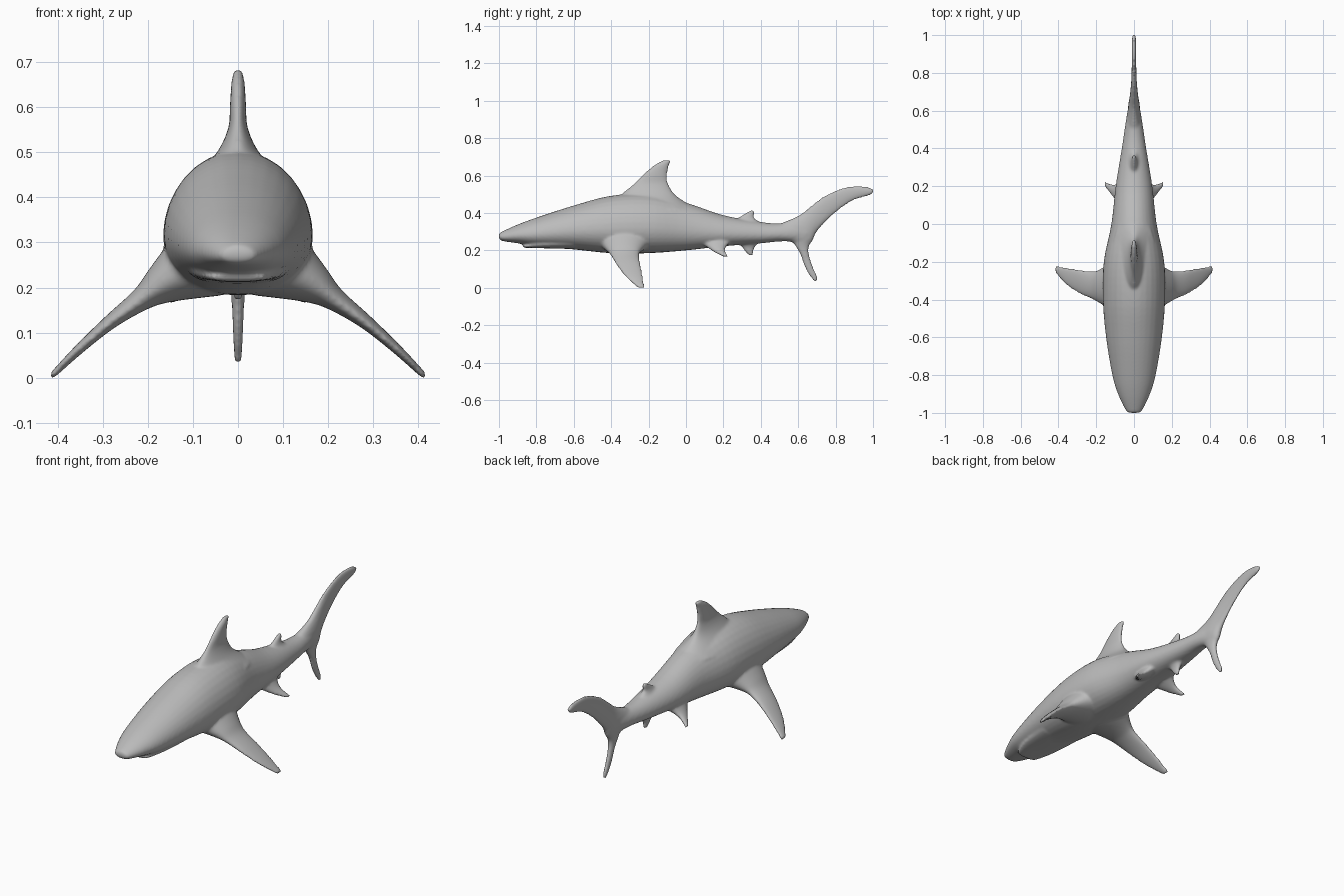
import bpy, bmesh, math
from mathutils import Vector

cube = bpy.data.objects.get("Cube")
if cube:
    bpy.data.objects.remove(cube)

skin = bpy.data.materials.new("grey skin")
skin.use_nodes = True
grey = (0.5, 0.5, 0.5, 1)
skin.diffuse_color = grey
skin.node_tree.nodes["Principled BSDF"].inputs["Base Color"].default_value = grey

bm = bmesh.new()
SIDES = 32


def smooth_sections(rows, steps=5):
    """Catmull-Rom interpolation through rows of numbers."""
    pts = [Vector(r) for r in rows]
    pts = [pts[0]] + pts + [pts[-1]]
    out = []
    for a, b, c, d in zip(pts, pts[1:], pts[2:], pts[3:]):
        for i in range(steps):
            t = i / steps
            out.append(b + (c - a) * (t / 2) + (a * 2 - b * 5 + c * 4 - d) * (t * t / 2)
                       + (b * 3 - a - c * 3 + d) * (t ** 3 / 2))
    return out + [pts[-1]]


def loft(rings):
    """Closed skin over a list of point rings."""
    loops = [[bm.verts.new(p) for p in ring] for ring in rings]
    faces = [bm.faces.new(loops[0]), bm.faces.new(loops[-1])]
    for a, b in zip(loops, loops[1:]):
        for i in range(SIDES):
            j = (i + 1) % SIDES
            faces.append(bm.faces.new((a[i], a[j], b[j], b[i])))
    bmesh.ops.recalc_face_normals(bm, faces=faces)


def power(v, p):
    return math.copysign(abs(v) ** p, v)


def body(rows):
    """Rows: y, top, bottom, half width."""
    rings = []
    for y, top, bot, w in smooth_sections(rows):
        mid = bot + (top - bot) * 0.42
        ring = []
        for i in range(SIDES):
            a = math.tau * i / SIDES
            c, s = math.cos(a), math.sin(a)
            ring.append((w * power(c, 1 if s > 0 else 0.85), y,
                         mid + power(s, 1.05) * (top - mid) if s > 0 else mid + s * (mid - bot)))
        rings.append(ring)
    loft(rings)


def fin(rows, thick_dir, mirror=False):
    """Rows: leading y, z, trailing y, z, x, half thickness."""
    for side in (1, -1) if mirror else (1,):
        rings = []
        for ly, lz, ty, tz, x, t in smooth_sections(rows):
            lead, trail = Vector((x, ly, lz)), Vector((x, ty, tz))
            mid, half = (lead + trail) / 2, (lead - trail) / 2
            ring = []
            for i in range(SIDES):
                a = math.tau * i / SIDES
                p = mid + half * math.cos(a) + Vector(thick_dir) * (t * math.sin(a))
                ring.append((p.x * side, p.y, p.z))
            rings.append(ring)
        loft(rings)


# Torso from snout to tail root
body([
    (-1.0, .29, .262, .03), (-.98, .302, .25, .048), (-.9, .338, .238, .085),
    (-.8, .375, .222, .115), (-.6, .44, .205, .148), (-.4, .492, .185, .165),
    (-.2, .50, .185, .16), (0, .455, .2, .12), (.2, .388, .222, .097),
    (.4, .352, .238, .065), (.5, .344, .248, .05), (.6, .35, .25, .034),
    (.68, .34, .28, .015)])

# Lower jaw ledge
body([(-.87, .231, .217, .05), (-.85, .234, .213, .066),
      (-.75, .26, .211, .095), (-.6, .28, .207, .11)])

side_ways = (1, 0, 0)
# Main dorsal fin
fin([(-.42, .42, .06, .42, 0, .115), (-.345, .50, -.05, .49, 0, .05),
     (-.28, .555, -.092, .55, 0, .022), (-.23, .605, -.1, .60, 0, .018),
     (-.175, .653, -.092, .65, 0, .015), (-.12, .684, -.078, .682, 0, .01)], side_ways)
# Small rear dorsal fin
fin([(.22, .33, .43, .33, 0, .045), (.28, .375, .368, .37, 0, .018),
     (.32, .40, .366, .395, 0, .012), (.345, .414, .37, .412, 0, .008)], side_ways)
# Anal fin
fin([(.26, .26, .40, .26, 0, .035), (.295, .222, .368, .215, 0, .016),
     (.315, .195, .36, .19, 0, .012), (.338, .171, .357, .171, 0, .008)], side_ways)
# Upper tail lobe
fin([(.50, .342, .54, .25, 0, .04), (.60, .385, .655, .23, 0, .03),
     (.66, .43, .70, .30, 0, .022), (.73, .485, .77, .375, 0, .015),
     (.82, .528, .85, .44, 0, .012), (.90, .545, .91, .473, 0, .012),
     (.97, .54, .977, .492, 0, .011), (1.003, .525, 1.0, .505, 0, .008)], side_ways)
# Lower tail lobe
fin([(.54, .30, .69, .29, 0, .032), (.577, .235, .658, .22, 0, .02),
     (.61, .18, .66, .17, 0, .015), (.635, .11, .68, .11, 0, .012),
     (.66, .065, .70, .065, 0, .01), (.685, .034, .705, .036, 0, .008)], side_ways)
# Pectoral fins
fin([(-.47, .25, -.18, .25, .09, .085), (-.425, .205, -.235, .205, .17, .045),
     (-.40, .172, -.25, .175, .215, .026), (-.37, .12, -.242, .125, .285, .016),
     (-.325, .06, -.23, .062, .355, .011), (-.26, .002, -.22, .002, .415, .007)],
    (.6, 0, .8), True)
# Pelvic fins
fin([(.06, .26, .25, .26, .05, .035), (.115, .218, .215, .22, .088, .02),
     (.155, .19, .212, .195, .12, .012), (.20, .168, .225, .168, .155, .008)],
    (.6, 0, .8), True)

mesh = bpy.data.meshes.new("body_and_fins")
bm.to_mesh(mesh)
bm.free()
mesh.materials.append(skin)
shark = bpy.data.objects.new("body_and_fins", mesh)
bpy.context.collection.objects.link(shark)

# Fuse the parts into one skin and soften the joins
fuse = shark.modifiers.new("fuse", "REMESH")
fuse.mode = "VOXEL"
fuse.voxel_size = 0.007
fuse.use_smooth_shade = True
soften = shark.modifiers.new("soften", "SMOOTH")
soften.factor = 0.5
soften.iterations = 8
